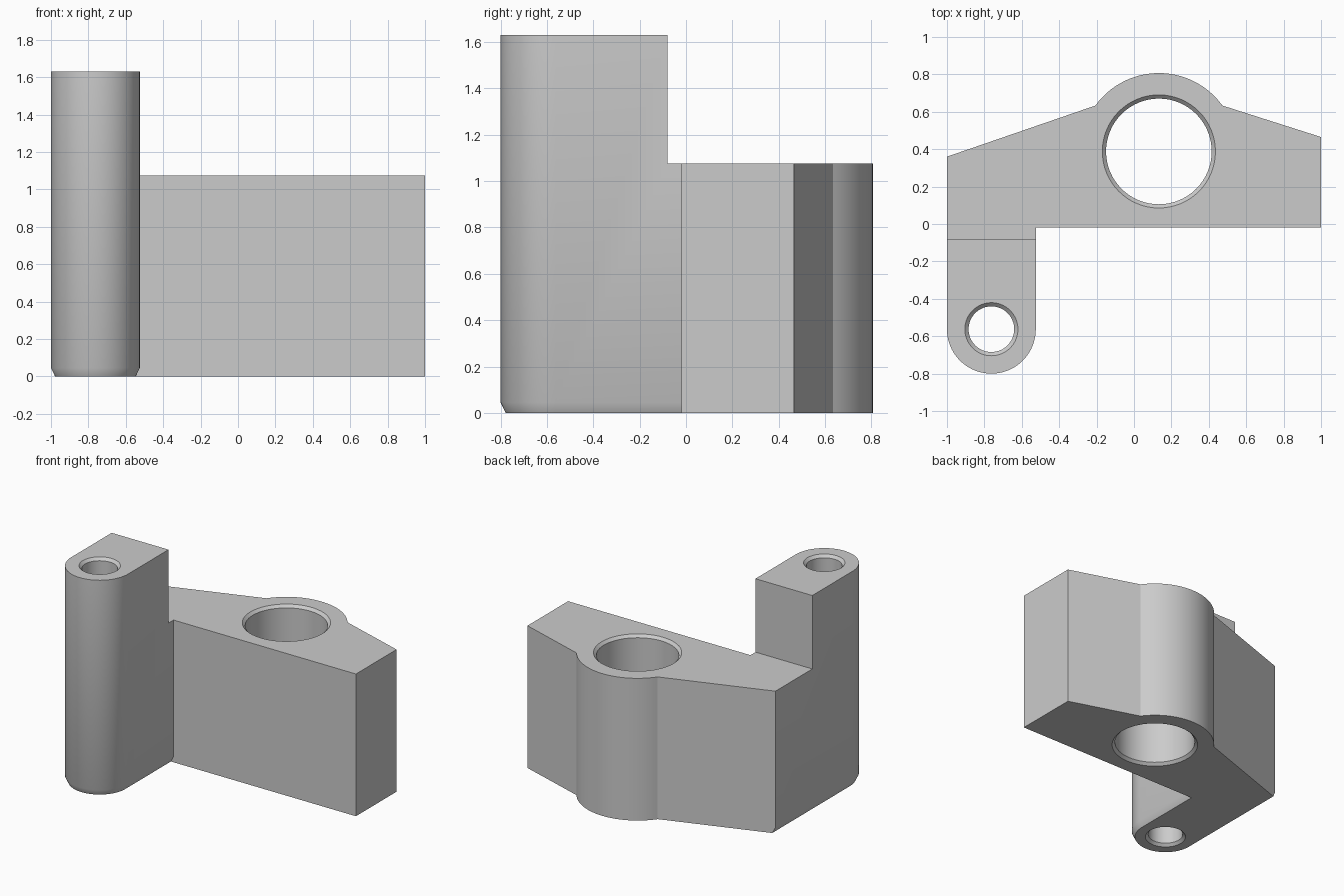
import bpy
import bmesh
from math import pi, cos, sin, atan2, hypot, radians

cube = bpy.data.objects.get("Cube")
if cube:
    bpy.data.objects.remove(cube, do_unlink=True)

grey = bpy.data.materials.new("plain grey")
grey.use_nodes = True
grey.diffuse_color = (0.6, 0.6, 0.6, 1)
grey.node_tree.nodes["Principled BSDF"].inputs["Base Color"].default_value = grey.diffuse_color

BIG = (0.133, 0.388)      # centre of the large bore
SMALL = (-0.7625, -0.5625)  # centre of the post bore
FLOOR, TOP, POST_TOP = 0, 1.075, 1.63


def arc(centre, radius, start, end, steps):
    angles = [start + (end - start) * i / steps for i in range(steps + 1)]
    return [(centre[0] + radius * cos(a), centre[1] + radius * sin(a)) for a in angles]


def outline(inset):
    """Plan of the bracket; the inset narrows the post arm only."""
    dx, dy = 0.342, 0.247
    a = atan2(dy, dx)
    pts = [(1, -0.02), (1, 0.465)]
    pts += arc(BIG, hypot(dx, dy) - 0.003, a, pi - a, 32)
    pts += [(-1 + inset, 0.36 + inset * 0.34)]
    pts += arc(SMALL, 0.2375 - inset, pi, 2 * pi, 40)
    pts += [(-0.525 - inset, -0.02)]
    return pts


def loft(name, layers):
    """Closed solid through a stack of (outline, height) layers."""
    bm = bmesh.new()
    rings = [[bm.verts.new((x, y, z)) for x, y in pts] for pts, z in layers]
    n = len(rings[0])
    for low, high in zip(rings, rings[1:]):
        for i in range(n):
            j = (i + 1) % n
            bm.faces.new((low[i], low[j], high[j], high[i]))
    bm.faces.new(rings[0][::-1])
    bm.faces.new(rings[-1])
    bmesh.ops.recalc_face_normals(bm, faces=bm.faces)
    mesh = bpy.data.meshes.new(name)
    bm.to_mesh(mesh)
    bm.free()
    mesh.materials.append(grey)
    obj = bpy.data.objects.new(name, mesh)
    bpy.context.collection.objects.link(obj)
    return obj


def bore(name, centre, radius, top):
    """Cutter with a chamfer at both mouths."""
    c, over = 0.02, 0.1
    profile = [(radius + c + over, FLOOR - over), (radius, FLOOR + c),
               (radius, top - c), (radius + c + over, top + over)]
    return loft(name, [(arc(centre, r, 0, 2 * pi, 64)[:-1], z) for r, z in profile])


# Bracket body with the tapered foot on the post arm
body = loft("bracket_body", [(outline(0.022), FLOOR), (outline(0), 0.045),
                             (outline(0), POST_TOP)])

# Step behind the post, and the two bores
step = [(-1.2, -0.08), (1.2, -0.08), (1.2, 1.2), (-1.2, 1.2)]
cutters = [loft("step_cutter", [(step, TOP), (step, 2)]),
           bore("large_bore_cutter", BIG, 0.2825, TOP),
           bore("post_bore_cutter", SMALL, 0.122, POST_TOP)]

bpy.context.view_layer.objects.active = body
for cutter in cutters:
    mod = body.modifiers.new(cutter.name, 'BOOLEAN')
    mod.operation = 'DIFFERENCE'
    mod.solver = 'EXACT'
    mod.object = cutter
    bpy.ops.object.modifier_apply(modifier=mod.name)
for cutter in cutters:
    bpy.data.objects.remove(cutter, do_unlink=True)

bpy.ops.object.select_all(action='DESELECT')
body.select_set(True)
bpy.ops.object.shade_smooth_by_angle(angle=radians(30))
